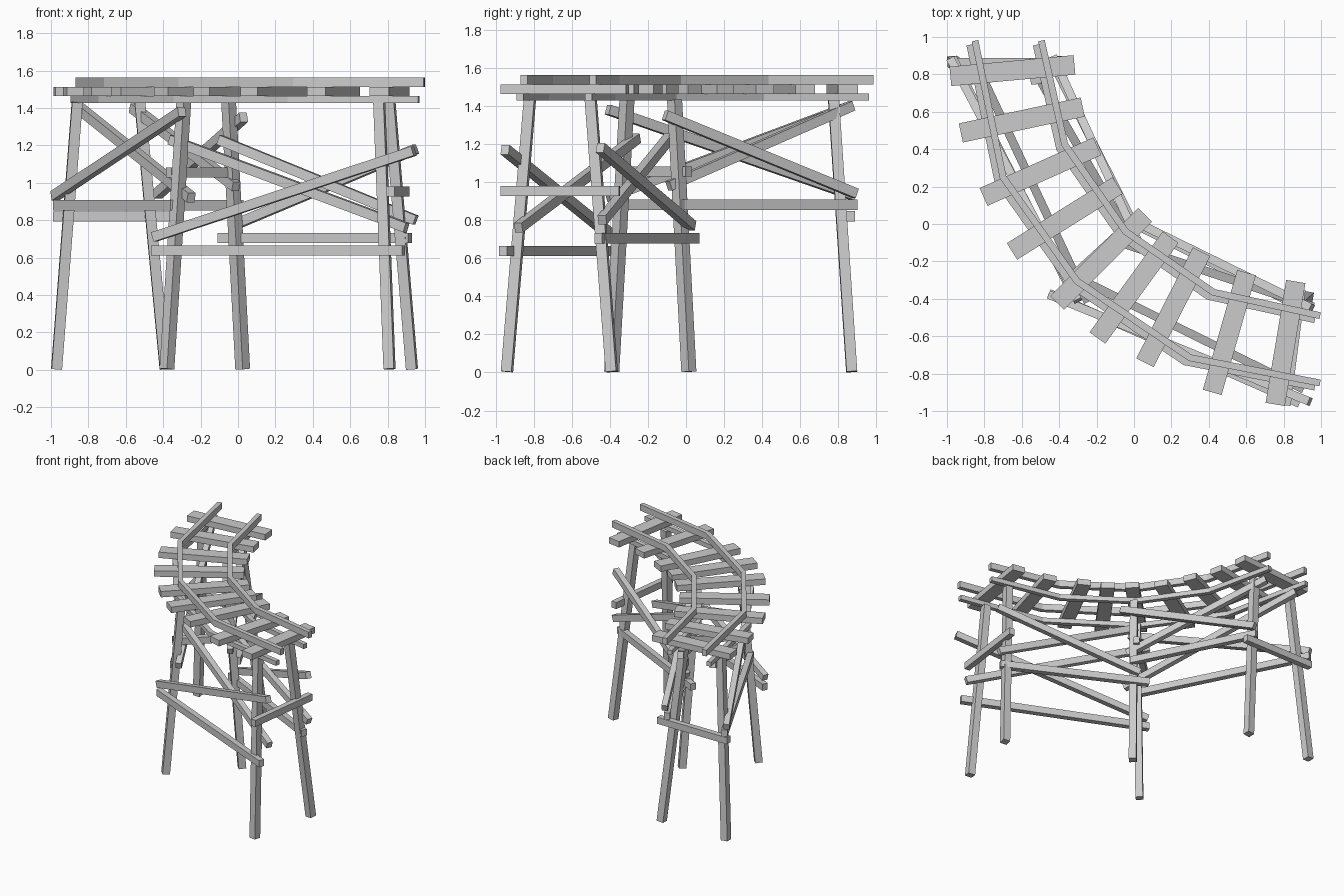
import bpy, math
from mathutils import Vector, Matrix

if "Cube" in bpy.data.objects:
    bpy.data.objects.remove(bpy.data.objects["Cube"])


def mesh_object(name, verts, faces):
    me = bpy.data.meshes.new(name)
    me.from_pydata(verts, [], faces)
    me.update()
    ob = bpy.data.objects.new(name, me)
    bpy.context.collection.objects.link(ob)
    return ob


def beam(name, a, b, w, h, side=None):
    """Box from a to b; w is measured along 'side', h across it."""
    a, b = Vector(a), Vector(b)
    d = (b - a).normalized()
    s = Vector(side) if side else d.cross(Vector((0, 0, 1)))
    s = (s - d * s.dot(d)).normalized() * w / 2
    u = s.cross(d).normalized() * h / 2
    ring = [s + u, u - s, -s - u, s - u]
    verts = [p + r for p in (a, b) for r in ring]
    faces = [(3, 2, 1, 0), (4, 5, 6, 7)]
    faces += [(i, (i + 1) % 4, 4 + (i + 1) % 4, 4 + i) for i in range(4)]
    ob = mesh_object(name, verts, faces)
    ob.data.flip_normals()
    fix_normals(ob)
    return ob


def fix_normals(ob):
    import bmesh
    bm = bmesh.new()
    bm.from_mesh(ob.data)
    bmesh.ops.recalc_face_normals(bm, faces=bm.faces)
    bm.to_mesh(ob.data)
    bm.free()


def strip(name, pts, w, z0, z1):
    """Mitred rail following a flat path."""
    pts = [Vector(p) for p in pts]
    verts, faces = [], []
    n = len(pts)
    for i, p in enumerate(pts):
        d0 = (p - pts[i - 1]).normalized() if i else (pts[1] - p).normalized()
        d1 = (pts[i + 1] - p).normalized() if i < n - 1 else d0
        t = (d0 + d1).normalized()
        o = Vector((-t.y, t.x)) * (w / 2 / t.dot(d0))
        for q, z in ((p + o, z0), (p - o, z0), (p - o, z1), (p + o, z1)):
            verts.append((q.x, q.y, z))
    for k in range(n - 1):
        for i in range(4):
            j = (i + 1) % 4
            faces.append((4 * k + i, 4 * k + j, 4 * k + 4 + j, 4 * k + 4 + i))
    faces += [(3, 2, 1, 0), tuple(range(4 * n - 4, 4 * n))]
    fix_normals(mesh_object(name, verts, faces))


# Rails on top and matching stringers below the sleepers
paths = {
    "outer": [(-0.85, 0.98), (-0.70, 0.25), (-0.305, -0.305), (0.30, -0.715), (0.995, -0.85)],
    "inner": [(-0.495, 0.98), (-0.37, 0.425), (-0.045, -0.04), (0.425, -0.365), (0.995, -0.49)],
}
for side, pts in paths.items():
    strip(side + "_rail", pts, 0.036, 1.512, 1.563)
    strip(side + "_stringer", [(x - 0.028, y - 0.022) for x, y in pts], 0.036, 1.427, 1.464)

# Sleepers: centre and angle
sleepers = [(-0.65, 0.82, 5.3), (-0.60, 0.556, 12), (-0.50, 0.28, 24),
            (-0.37, 0.03, 32), (-0.176, -0.187, 45), (0.0, -0.34, 54),
            (0.21, -0.445, 63), (0.51, -0.58, 74), (0.81, -0.636, 80.5)]
for i, (x, y, ang) in enumerate(sleepers):
    c = Vector((x, y, 1.487))
    d = Vector((math.cos(math.radians(ang)), math.sin(math.radians(ang)), 0)) * 0.333
    beam("sleeper_%d" % (i + 1), c - d, c + d, 0.104, 0.048)

# Splayed legs: bottom xy, top xy, yaw of the trestle
legs = [
    ("start_outer_leg", (-0.97, 0.87), (-0.86, 0.775), 3),
    ("start_inner_leg", (-0.39, 0.87), (-0.525, 0.775), 3),
    ("middle_outer_leg", (-0.38, -0.39), (-0.29, -0.31), 45),
    ("middle_inner_leg", (0.025, 0.015), (-0.05, -0.06), 45),
    ("end_outer_leg", (0.81, -0.94), (0.755, -0.82), 80),
    ("end_inner_leg", (0.93, -0.39), (0.81, -0.50), 80),
]
for name, lo, hi, yaw in legs:
    r = math.radians(yaw)
    beam(name, (*lo, 0.004), (*hi, 1.43), 0.056, 0.056, (math.cos(r), math.sin(r), 0))

# Cross beams within trestles and long level beams between them
level = [
    ("start_cross_beam", (-0.99, 0.865), (-0.36, 0.865), 0.82),
    ("middle_cross_beam", (-0.37, -0.315), (-0.01, 0.015), 1.055),
    ("end_cross_beam", (0.815, -0.97), (0.895, -0.35), 0.953),
    ("outer_level_beam_1", (-0.97, 0.89), (-0.34, -0.35), 0.88),
    ("inner_level_beam_1", (-0.45, 0.89), (0.01, -0.02), 0.88),
    ("outer_level_beam_2", (-0.455, -0.37), (0.885, -0.96), 0.638),
    ("inner_level_beam_2", (-0.10, 0.05), (0.92, -0.46), 0.705),
]
for name, a, b, z in level:
    beam(name, (*a, z), (*b, z), 0.045, 0.054)

# Diagonal braces between the trestles
braces = [
    ("outer_brace_1", (-0.98, 0.88, 0.93), (-0.30, -0.41, 1.38)),
    ("outer_brace_2", (-0.85, 0.87, 1.40), (-0.25, -0.41, 0.92)),
    ("inner_brace_1", (-0.43, 0.89, 0.94), (0.03, -0.11, 1.35)),
    ("inner_brace_2", (-0.56, 0.87, 1.40), (-0.01, -0.09, 0.98)),
    ("outer_brace_3", (-0.45, -0.38, 0.71), (0.94, -0.95, 1.17)),
    ("outer_brace_4", (-0.36, -0.26, 1.23), (0.90, -0.88, 0.76)),
    ("inner_brace_3", (-0.10, -0.09, 1.23), (0.95, -0.44, 0.80)),
    ("inner_brace_4", (-0.03, 0.03, 0.77), (0.95, -0.45, 1.18)),
]
for name, a, b in braces:
    beam(name, a, b, 0.045, 0.052)
